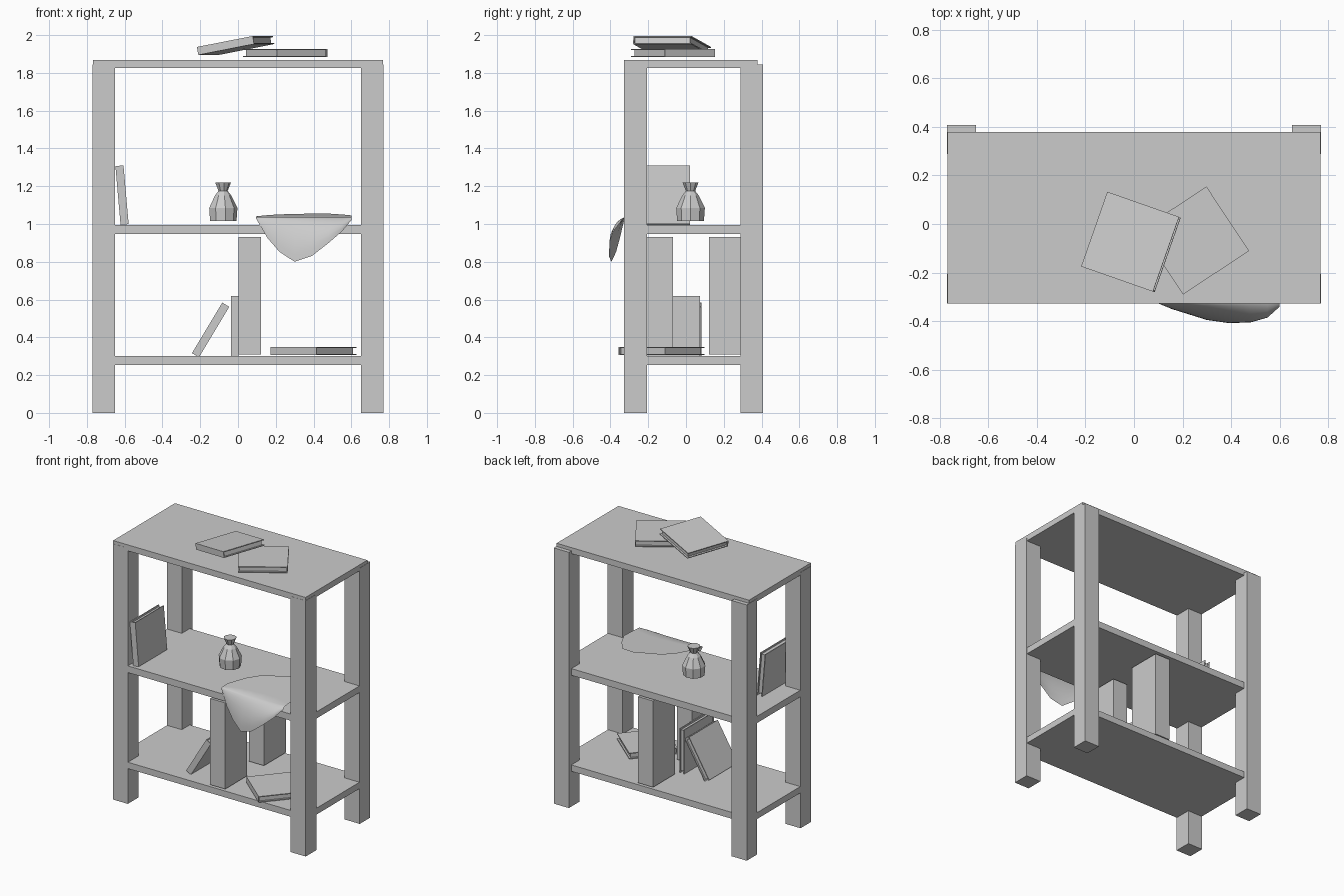
import bpy, bmesh
from math import radians, sin, cos, pi
from mathutils import Matrix, Euler

if "Cube" in bpy.data.objects:
    bpy.data.objects.remove(bpy.data.objects["Cube"])


def add_box(bm, x0, x1, y0, y1, z0, z1):
    vs = bmesh.ops.create_cube(bm, size=1)["verts"]
    for v in vs:
        v.co = ((x0 + x1) / 2 + v.co.x * (x1 - x0),
                (y0 + y1) / 2 + v.co.y * (y1 - y0),
                (z0 + z1) / 2 + v.co.z * (z1 - z0))


def finish(name, bm, smooth=False):
    bmesh.ops.recalc_face_normals(bm, faces=bm.faces)
    for f in bm.faces:
        f.smooth = smooth
    me = bpy.data.meshes.new(name)
    bm.to_mesh(me)
    bm.free()
    ob = bpy.data.objects.new(name, me)
    bpy.context.collection.objects.link(ob)
    return ob


def box(name, *dims):
    bm = bmesh.new()
    add_box(bm, *dims)
    return finish(name, bm)


# Posts
for side, s in (("left", -1), ("right", 1)):
    xs = sorted((s * 0.65, s * 0.77))
    box("front_post_" + side, *xs, -0.328, -0.206, 0, 1.845)
    box("back_post_" + side, *xs, 0.288, 0.407, 0, 1.845)

# Shelf boards
for name, z0, z1 in (("lower_shelf", 0.254, 0.30), ("middle_shelf", 0.947, 0.995),
                     ("top_board", 1.825, 1.868)):
    box(name, -0.768, 0.768, -0.327, 0.378, z0, z1)

# Tall storage boxes on the lower shelf
box("front_storage_box", 0.002, 0.122, -0.32, -0.07, 0.31, 0.932)
box("back_storage_box", 0.002, 0.122, 0.122, 0.372, 0.31, 0.932)


# Books: two covers, a spine on local -x and a recessed page block
def book(name, loc, rot, lean=0, w=0.326, l=0.318, t=0.043, c=0.006, inset=0.012):
    bm = bmesh.new()
    W, L, T = w / 2, l / 2, t / 2
    add_box(bm, -W, W, -L, L, -T, -T + c)
    add_box(bm, -W, W, -L, L, T - c, T)
    add_box(bm, -W, -W + c, -L, L, -T + c, T - c)
    add_box(bm, -W + c, W - inset, -L + inset, L - inset, -T + c, T - c)
    ob = finish(name, bm)
    e = Euler([radians(a) for a in rot]).to_matrix().to_4x4()
    ob.matrix_world = Matrix.Translation(loc) @ Matrix.Rotation(radians(lean), 4, 'Y') @ e


UPRIGHT = (90, 0, 90)
book("flat_book_top", (0.25, -0.068, 1.905), (0, 0, 213.5))
book("tilted_book_top", (-0.0125, -0.074, 1.945), (-10.5, 0, 70.7))
book("flat_book_lower", (0.40, -0.13, 0.327), (0, 0, 49.5))
book("upright_book_lower", (-0.018, -0.09, 0.461), UPRIGHT, t=0.04)
book("leaning_book_lower", (-0.145, -0.08, 0.439), UPRIGHT, lean=31, l=0.312)
book("upright_book_middle", (-0.614, -0.143, 1.153), UPRIGHT, lean=-5, l=0.312)

# Faceted vase
bm = bmesh.new()
N = 9
rings = []
for r, z in ((0.072, 1.015), (0.077, 1.085), (0.045, 1.15), (0.025, 1.175), (0.043, 1.22)):
    rings.append([bm.verts.new((-0.08 + r * cos(2 * pi * i / N),
                                0.024 + r * sin(2 * pi * i / N), z)) for i in range(N)])
for a, b in zip(rings, rings[1:]):
    for i in range(N):
        j = (i + 1) % N
        bm.faces.new((a[i], a[j], b[j], b[i]))
bm.faces.new(rings[0])
bm.faces.new(rings[-1])
finish("vase", bm)

# Cloth draped over the middle shelf edge: x, back y, hem z, outward bulge
columns = ((0.095, -0.25, 1.03, 0.005), (0.156, -0.12, 0.926, 0.03),
           (0.22, -0.04, 0.852, 0.05), (0.30, 0.0, 0.80, 0.075),
           (0.39, 0.045, 0.83, 0.088), (0.48, 0.04, 0.90, 0.085),
           (0.55, -0.05, 0.96, 0.065), (0.60, -0.15, 1.02, 0.02))
bm = bmesh.new()
grid = []
for x, yb, hem, bulge in columns:
    col = []
    for k in range(6):
        y = yb + (-0.32 - yb) * k / 5
        col.append(bm.verts.new((x, y, 1.037 + 0.05 * (y + 0.32))))
    for k in range(1, 9):
        t = k / 8
        col.append(bm.verts.new((x, -0.32 - bulge * sin(t * pi / 2),
                                 1.037 - (1.037 - hem) * t ** 1.4)))
    grid.append(col)
for a, b in zip(grid, grid[1:]):
    for k in range(len(a) - 1):
        bm.faces.new((a[k], b[k], b[k + 1], a[k + 1]))
finish("draped_cloth", bm, smooth=True)
